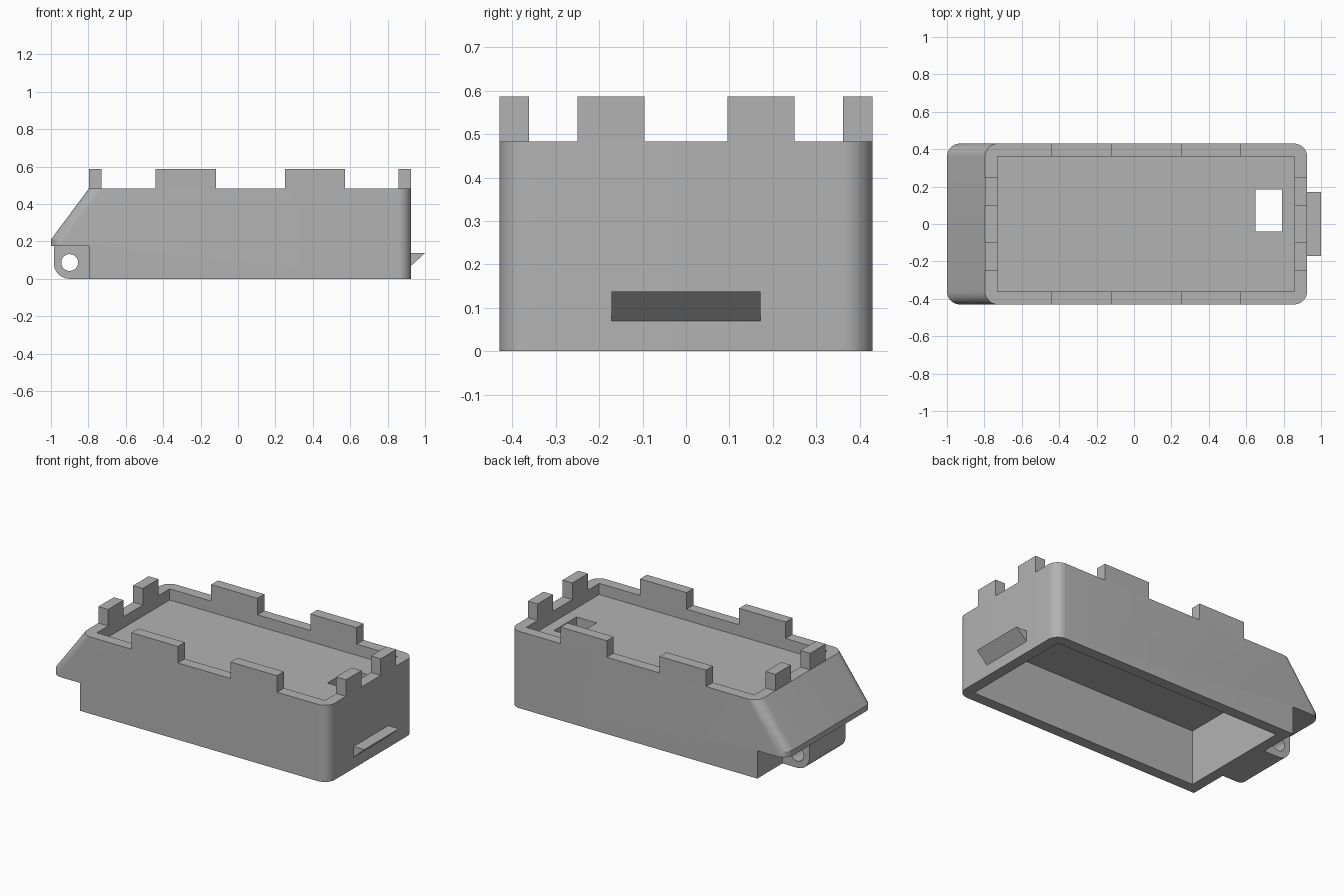
import bpy, bmesh, math

if "Cube" in bpy.data.objects:
    bpy.data.objects.remove(bpy.data.objects["Cube"])

GREY = (0.45, 0.45, 0.45, 1)
grey = bpy.data.materials.new("plain grey")
grey.use_nodes = True
grey.diffuse_color = GREY
grey.node_tree.nodes["Principled BSDF"].inputs["Base Color"].default_value = GREY

LEFT, RIGHT, HALF_W = -0.797, 0.926, 0.43   # upper rim outline
NOSE, RADIUS, WALL = -1.0, 0.07, 0.068
RIM, TOOTH_TOP, NOSE_BASE, NOSE_TOP = 0.483, 0.587, 0.175, 0.21
FLOOR, CEILING = RIM - 0.07, RIM - 0.14


def loft(name, rings):
    """Closed solid through rings with matching point counts."""
    bm = bmesh.new()
    loops = [[bm.verts.new(p) for p in ring] for ring in rings]
    n = len(loops[0])
    for a, b in zip(loops, loops[1:]):
        for i in range(n):
            j = (i + 1) % n
            bm.faces.new((a[i], a[j], b[j], b[i]))
    bm.faces.new(loops[0][::-1])
    bm.faces.new(loops[-1])
    bmesh.ops.recalc_face_normals(bm, faces=bm.faces)
    mesh = bpy.data.meshes.new(name)
    bm.to_mesh(mesh)
    bm.free()
    mesh.materials.append(grey)
    obj = bpy.data.objects.new(name, mesh)
    bpy.context.collection.objects.link(obj)
    return obj


def box(name, x0, x1, y0, y1, z0, z1):
    outline = [(x0, y0), (x1, y0), (x1, y1), (x0, y1)]
    return loft(name, [[(x, y, z) for x, y in outline] for z in (z0, z1)])


def side_profile(name, points, half_y):
    """Extrude an x-z outline symmetrically across y."""
    return loft(name, [[(x, y, z) for x, z in points] for y in (-half_y, half_y)])


def arc(cx, cy, r, start, end, steps):
    angles = [math.radians(start + (end - start) * i / steps) for i in range(steps + 1)]
    return [(cx + r * math.cos(a), cy + r * math.sin(a)) for a in angles]


def rounded_ring(x0, x1, z):
    r, y = RADIUS, HALF_W - RADIUS
    corners = [(x1 - r, y, 0), (x0 + r, y, 90), (x0 + r, -y, 180), (x1 - r, -y, 270)]
    return [(px, py, z) for cx, cy, a in corners
            for px, py in arc(cx, cy, r, a, a + 90, 10)]


def select_only(obj):
    bpy.ops.object.select_all(action='DESELECT')
    obj.select_set(True)
    bpy.context.view_layer.objects.active = obj


def cut(obj, cutter):
    mod = obj.modifiers.new("cut", 'BOOLEAN')
    mod.operation, mod.solver, mod.object = 'DIFFERENCE', 'EXACT', cutter
    select_only(obj)
    bpy.ops.object.modifier_apply(modifier=mod.name)
    bpy.data.objects.remove(cutter)


def smooth(obj):
    select_only(obj)
    bpy.ops.object.shade_smooth_by_angle(angle=math.radians(25))


# Shell with rounded corners and a sloping nose
shell = loft("shell", [rounded_ring(NOSE, RIGHT, 0),
                       rounded_ring(NOSE, RIGHT, NOSE_TOP),
                       rounded_ring(LEFT, RIGHT, RIM)])
ix0, ix1, iy = LEFT + WALL, RIGHT - WALL, HALF_W - WALL
cut(shell, box("nose_notch", -1.2, LEFT, -1, 1, -0.2, NOSE_BASE))
cut(shell, box("lower_cavity", ix0, ix1, -iy, iy, -0.2, CEILING))
cut(shell, box("top_recess", ix0, ix1, -iy, iy, FLOOR, 1))
cut(shell, box("floor_window", 0.65, 0.79, -0.04, 0.185, 0.2, 0.6))
smooth(shell)

# Raised teeth on the long walls
for side, y in (("front", -HALF_W), ("back", iy)):
    for i, (x0, x1) in enumerate([(-0.44, -0.117), (0.25, 0.573)]):
        box(f"{side}_tooth_{i + 1}", x0, x1, y, y + WALL, RIM, TOOTH_TOP)

# Raised teeth on the end walls
for side, x in (("nose", LEFT), ("tail", ix1)):
    for i, y in enumerate((-0.25, 0.096)):
        box(f"{side}_tooth_{i + 1}", x, x + WALL, y, y + 0.154, RIM, TOOTH_TOP)

# Hinge lug under the nose, with a through hole
lug_x, hole_z = -0.9, 0.087
lug = side_profile("hinge_lug", [(LEFT, 0), (LEFT, NOSE_BASE), (lug_x - 0.085, NOSE_BASE)]
                   + arc(lug_x, 0.085, 0.085, 180, 270, 12), 0.18)
cut(lug, side_profile("pin_hole", arc(lug_x, hole_z, 0.045, 0, 345, 23), 0.5))
smooth(lug)

# Wedge catch on the tail
side_profile("wedge_catch", [(RIGHT, 0.07), (1.0, 0.138), (RIGHT, 0.138)], 0.172)
